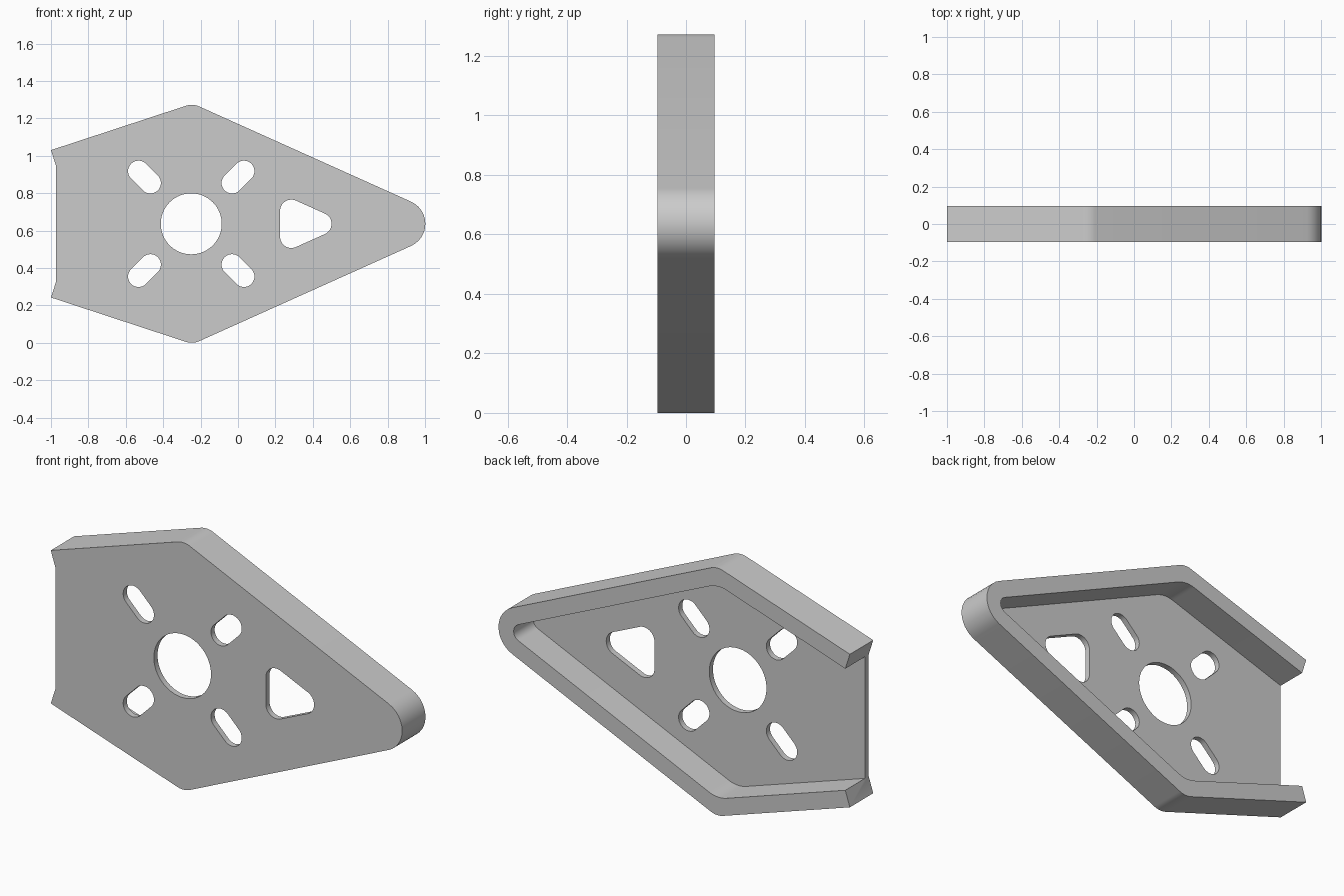
import bpy, bmesh, math
from mathutils import Vector

cube = bpy.data.objects.get("Cube")
if cube:
    bpy.data.objects.remove(cube, do_unlink=True)

MID = 0.636       # height of the mirror line
HALF = 0.095      # half of the overall depth
FLOOR = 0.03      # thickness of the plate behind the rim
HUB_X = -0.25

grey = bpy.data.materials.new("plain grey")
grey.use_nodes = True
grey.diffuse_color = (0.6, 0.6, 0.6, 1)
grey.node_tree.nodes["Principled BSDF"].inputs["Base Color"].default_value = grey.diffuse_color


def rounded(corners, steps=12):
    """Outline from (x, z, radius) corners, each one filleted."""
    out = []
    for i, (x, z, r) in enumerate(corners):
        p = Vector((x, z))
        if r == 0:
            out.append(p)
            continue
        a = (Vector(corners[i - 1][:2]) - p).normalized()
        b = (Vector(corners[(i + 1) % len(corners)][:2]) - p).normalized()
        half = a.angle(b) / 2
        centre = p + (a + b).normalized() * r / math.sin(half)
        start = p + a * r / math.tan(half) - centre
        end = p + b * r / math.tan(half) - centre
        turn = math.atan2(start.x * end.y - start.y * end.x, start.dot(end))
        for k in range(steps + 1):
            t = turn * k / steps
            c, s = math.cos(t), math.sin(t)
            out.append(centre + Vector((start.x * c - start.y * s, start.x * s + start.y * c)))
    return out


def mirrored(upper):
    """Close an upper half outline with its reflection below the mirror line."""
    lower = [(x, -z, r) for x, z, r in reversed(upper) if z > 0]
    return rounded(upper + lower)


def prism(name, outline, y0, y1):
    bm = bmesh.new()
    face = bm.faces.new([bm.verts.new((p.x, y0, p.y + MID)) for p in outline])
    ext = bmesh.ops.extrude_face_region(bm, geom=[face])["geom"]
    verts = [g for g in ext if isinstance(g, bmesh.types.BMVert)]
    bmesh.ops.translate(bm, verts=verts, vec=(0, y1 - y0, 0))
    bmesh.ops.recalc_face_normals(bm, faces=bm.faces)
    mesh = bpy.data.meshes.new(name)
    bm.to_mesh(mesh)
    bm.free()
    mesh.materials.append(grey)
    obj = bpy.data.objects.new(name, mesh)
    bpy.context.collection.objects.link(obj)
    return obj


def slot(cx, cz, angle, half_gap, r, steps=16):
    """Round-ended slot; a zero gap gives a circle."""
    pts = []
    for side in (0, 1):
        mid = angle + side * math.pi
        for k in range(steps + 1 - (half_gap == 0)):
            t = mid - math.pi / 2 + math.pi * k / steps
            pts.append(Vector((cx + half_gap * math.cos(mid) + r * math.cos(t),
                               cz + half_gap * math.sin(mid) + r * math.sin(t))))
    return pts


# Solid body with the notched left edge
bracket = prism("rimmed_plate", mirrored([
    (-0.974, 0.313, 0), (-1, 0.394, 0), (-0.242, 0.643, 0.1), (1.189, 0, 0.13)]), -HALF, HALF)

# Pocket open to the back and left, leaving the rim
cutters = [prism("pocket_cutter", mirrored([
    (-1.3, 0.206, 0), (-0.247, 0.552, 0.14), (0.98, 0, 0.045)]), FLOOR - HALF, HALF + 0.1)]

# Openings through the plate
holes = [slot(HUB_X, 0, 0, 0, 0.163, 32)]
for sx in (-1, 1):
    for sz in (-1, 1):
        holes.append(slot(HUB_X + sx * 0.25, sz * 0.25, math.atan2(sz, sx), 0.045, 0.056))
holes.append(mirrored([(0.225, 0.162, 0.06), (0.587, 0, 0.06)]))
cutters += [prism("hole_cutter", h, -HALF - 0.1, HALF + 0.1) for h in holes]

bpy.ops.object.select_all(action='DESELECT')
bracket.select_set(True)
bpy.context.view_layer.objects.active = bracket
for cutter in cutters:
    mod = bracket.modifiers.new("cut", 'BOOLEAN')
    mod.operation = 'DIFFERENCE'
    mod.solver = 'EXACT'
    mod.object = cutter
    bpy.ops.object.modifier_apply(modifier=mod.name)
    bpy.data.objects.remove(cutter, do_unlink=True)

bpy.ops.object.shade_smooth_by_angle(angle=math.radians(25))
